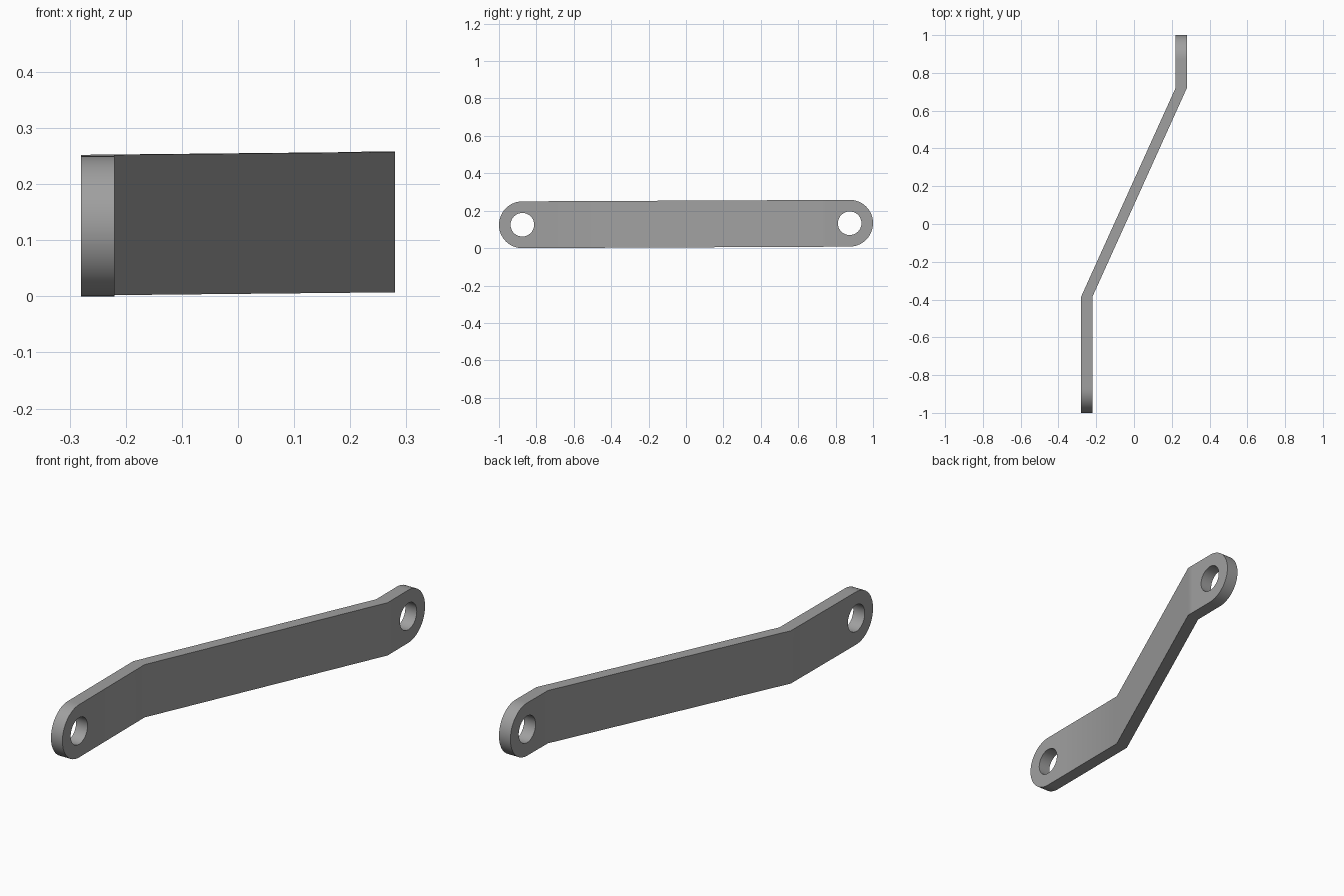
import bpy, bmesh, math

if "Cube" in bpy.data.objects:
    bpy.data.objects.remove(bpy.data.objects["Cube"])

R, HOLE, THICK, N = 0.125, 0.063, 0.06, 64
END_Y = 0.875                      # hole centres at y = -END_Y and +END_Y
BEND_A, BEND_B = -0.385, 0.72      # where the bar cranks sideways


def side_x(y):
    t = min(max((y - BEND_A) / (BEND_B - BEND_A), 0), 1)
    return -0.28 + 0.50 * t


def mid_z(y):
    return 0.129 + 0.004 * y / END_Y


bm = bmesh.new()


def vert(y, dz):
    return bm.verts.new((side_x(y), y, mid_z(y) + dz))


def eye_end(s):
    """Rounded end with a hole; returns the inner straight edge, bottom to top."""
    inner, outer = [], []
    for i in range(N):
        a = 2 * math.pi * i / N
        c, d = math.cos(a), math.sin(a)          # c > 0 points to the tip
        k = R if c >= -1e-6 else R / max(abs(c), abs(d))
        inner.append(vert(s * (END_Y + HOLE * c), HOLE * d))
        outer.append(vert(s * (END_Y + k * c), k * d))
    for i in range(N):
        j = (i + 1) % N
        bm.faces.new((inner[i], outer[i], outer[j], inner[j]))
    return outer[3 * N // 8:5 * N // 8 + 1][::-1]


# Flat side of the bar: front eye, bends, back eye
front, back = eye_end(-1), eye_end(1)
a0, a1 = vert(BEND_A, -R), vert(BEND_A, R)
b0, b1 = vert(BEND_B, -R), vert(BEND_B, R)
bm.faces.new(front + [a1, a0])
bm.faces.new((a0, a1, b1, b0))
bm.faces.new(back + [b1, b0])

# Thicken sideways
ext = bmesh.ops.extrude_face_region(bm, geom=bm.faces[:], use_keep_orig=True)
new = [g for g in ext["geom"] if isinstance(g, bmesh.types.BMVert)]
bmesh.ops.translate(bm, verts=new, vec=(THICK, 0, 0))
bmesh.ops.recalc_face_normals(bm, faces=bm.faces[:])

mesh = bpy.data.meshes.new("cranked_link_bar")
bm.to_mesh(mesh)
bm.free()
bar = bpy.data.objects.new("cranked_link_bar", mesh)
bpy.context.collection.objects.link(bar)

grey = bpy.data.materials.new("steel_grey")
grey.diffuse_color = (0.35, 0.35, 0.35, 1)
grey.use_nodes = True
grey.node_tree.nodes["Principled BSDF"].inputs["Base Color"].default_value = grey.diffuse_color
mesh.materials.append(grey)

bpy.context.view_layer.objects.active = bar
bar.select_set(True)
bpy.ops.object.shade_smooth_by_angle(angle=math.radians(30))
